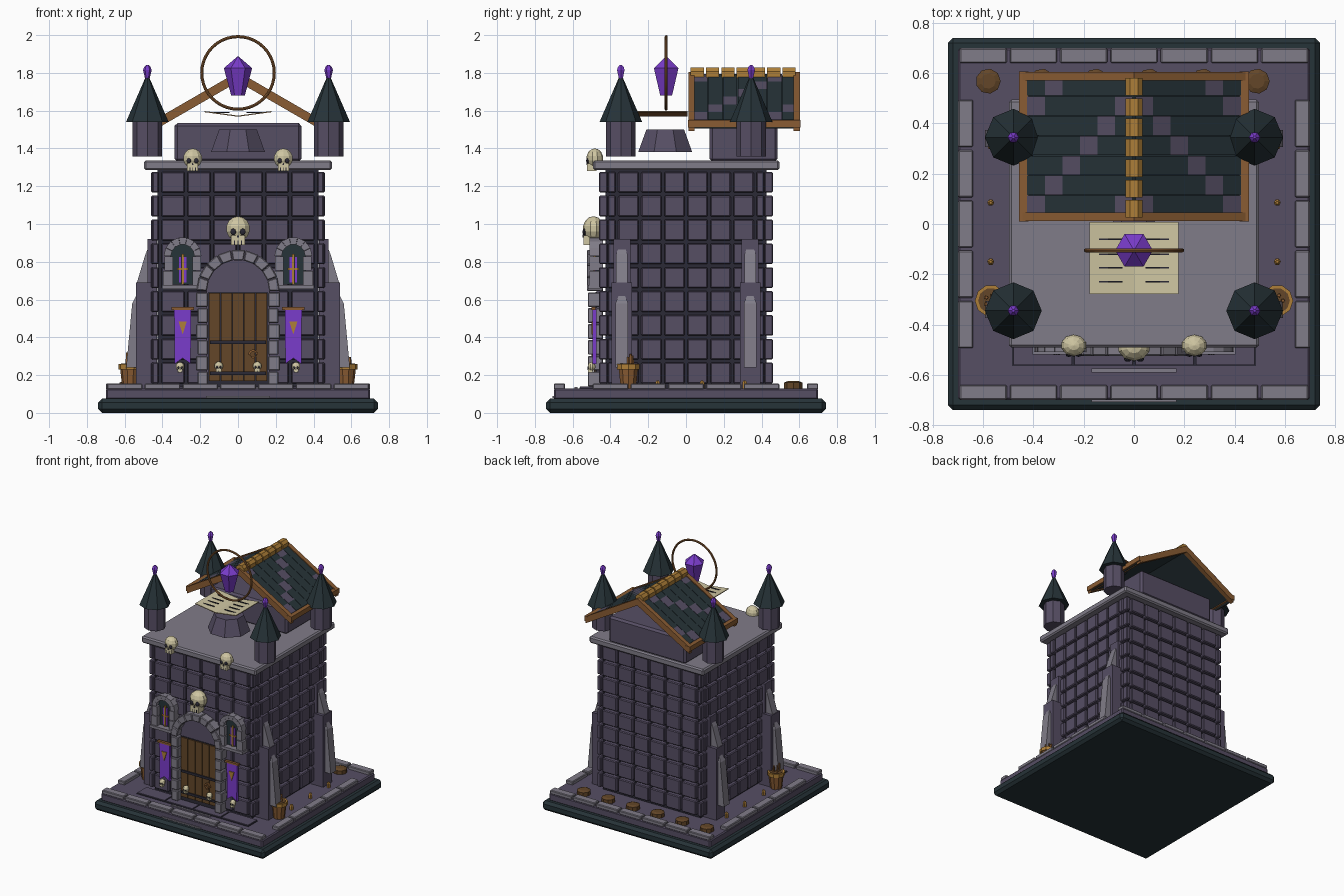
import bpy, bmesh, math
from mathutils import Vector, Matrix

cube = bpy.data.objects.get("Cube")
if cube:
    bpy.data.objects.remove(cube)

# Flat colours
COLOURS = {"wall_stone": "564E64", "light_stone": "807C88", "slate": "263338", "mortar": "2B2A36",
           "crystal_purple": "7A3CCB", "gold": "AE7F38", "trim_wood": "8A5C33", "door_wood": "634628",
           "bone": "CFC6A2"}


def linear(h):
    vals = [int(h[i:i + 2], 16) / 255 for i in (0, 2, 4)]
    return [((v + 0.055) / 1.055) ** 2.4 for v in vals] + [1]


MATS = {}
for mat_name, code in COLOURS.items():
    m = bpy.data.materials.new(mat_name)
    m.use_nodes = True
    m.diffuse_color = linear(code)
    m.node_tree.nodes["Principled BSDF"].inputs["Base Color"].default_value = linear(code)
    MATS[mat_name] = m


class Part:
    """Collects simple solids into one object."""

    def __init__(self, name, bevel=0):
        self.name, self.bevel, self.bm, self.used = name, bevel, bmesh.new(), []

    def paint(self, faces, mat):
        if mat not in self.used:
            self.used.append(mat)
        for f in faces:
            f.material_index = self.used.index(mat)

    def loft(self, rings, mat):
        """Skin rings of equal length and cap both ends."""
        vs = [[self.bm.verts.new(p) for p in r] for r in rings]
        n = len(vs[0])
        faces = [self.bm.faces.new((a[i], a[(i + 1) % n], b[(i + 1) % n], b[i]))
                 for a, b in zip(vs, vs[1:]) for i in range(n)]
        faces += [self.bm.faces.new(vs[0][::-1]), self.bm.faces.new(vs[-1])]
        self.paint(faces, mat)

    def prism(self, pts, y0, y1, mat):
        """Extrude an x-z outline along y."""
        self.loft([[(x, y, z) for x, z in pts] for y in (y0, y1)], mat)

    def box(self, x0, x1, y0, y1, z0, z1, mat):
        self.prism([(x0, z0), (x1, z0), (x1, z1), (x0, z1)], y0, y1, mat)

    def lathe(self, c, profile, n, mat, phase=0.0):
        self.loft([[(c[0] + r * math.cos(phase + math.tau * i / n),
                     c[1] + r * math.sin(phase + math.tau * i / n), z) for i in range(n)]
                   for r, z in profile], mat)

    def arch(self, x, z, r0, r1, y0, y1, count, mat):
        """Half ring of wedge stones."""
        for i in range(count):
            a, b = math.pi * i / count, math.pi * (i + 0.97) / count
            self.prism([(x + r * math.cos(t), z + r * math.sin(t))
                        for r, t in ((r0, a), (r1, a), (r1, b), (r0, b))], y0, y1, mat)

    def ball(self, c, size, mat):
        mx = Matrix.Translation(c) @ Matrix.Diagonal((*size, 1))
        res = bmesh.ops.create_uvsphere(self.bm, u_segments=10, v_segments=7, radius=1, matrix=mx)
        self.paint({f for v in res["verts"] for f in v.link_faces}, mat)

    def done(self):
        bmesh.ops.recalc_face_normals(self.bm, faces=self.bm.faces)
        me = bpy.data.meshes.new(self.name)
        self.bm.to_mesh(me)
        self.bm.free()
        for u in self.used:
            me.materials.append(MATS[u])
        ob = bpy.data.objects.new(self.name, me)
        bpy.context.collection.objects.link(ob)
        if self.bevel:
            mod = ob.modifiers.new("Bevel", "BEVEL")
            mod.width, mod.segments = self.bevel, 1
        return ob


def arch_outline(x, z0, z, r, n=10):
    return [(x - r, z0), (x + r, z0)] + [(x + r * math.cos(math.pi * i / n), z + r * math.sin(math.pi * i / n))
                                         for i in range(n + 1)]


# Base slabs
p = Part("base_slab", 0.02)
p.box(-0.74, 0.74, -0.74, 0.74, 0, 0.075, "slate")
p.done()
p = Part("base_tier", 0.008)
p.box(-0.7, 0.7, -0.7, 0.7, 0.07, 0.13, "wall_stone")
p.done()

# Border paving around the edge
p = Part("border_paving", 0.005)
for i in range(7):
    a, b = -0.694 + 0.2 * i, -0.506 + 0.2 * i
    for s in (-0.67, 0.67):
        p.box(a, b, s - 0.03, s + 0.03, 0.125, 0.155, "light_stone")
        if 0 < i < 6:
            p.box(s - 0.03, s + 0.03, a, b, 0.125, 0.155, "light_stone")
p.done()

# Doorstep flags, dark joints and step edges
p = Part("doorstep")
p.box(-0.485, 0.485, -0.565, -0.45, 0.125, 0.134, "mortar")
for i in range(4):
    p.box(-0.48 + 0.2425 * i, -0.2475 + 0.2425 * i, -0.56, -0.45, 0.13, 0.14, "wall_stone")
p.box(-0.17, 0.17, -0.59, -0.575, 0.125, 0.137, "light_stone")
p.box(-0.17, 0.17, -0.708, -0.695, 0.08, 0.09, "light_stone")
p.done()

# Floor studs and rear discs
p = Part("floor_studs")
for s in (-0.57, 0.57):
    for y in (-0.15, 0.085, 0.31):
        p.lathe((s, y), [(0.014, 0.125), (0.014, 0.16), (0.006, 0.172)], 6, "gold")
for i in range(6):
    p.lathe((-0.58 + 0.214 * i, 0.568), [(0.05, 0.128), (0.05, 0.16), (0.03, 0.168)], 9, "door_wood")
p.done()

# Keep: dark core with raised blocks on all four sides
p = Part("keep_core")
p.box(-0.425, 0.425, -0.425, 0.425, 0.13, 1.29, "mortar")
p.done()
p = Part("keep_blocks", 0.006)
ROW = 0.1262
for r in range(9):
    z0, z1 = 0.156 + ROW * r, 0.156 + ROW * (r + 1) - 0.016
    for pitch, span, front in ((0.1377, 0.46, True), (0.122, 0.42, False)):
        for k in range(-4, 4):
            a, b = max(k * pitch, -span) + 0.007, min((k + 1) * pitch, span) - 0.007
            if b - a < 0.02:
                continue
            for lo, hi in ((-0.46, -0.415), (0.415, 0.46)):
                if front:
                    p.box(a, b, lo, hi, z0, z1, "wall_stone")
                else:
                    p.box(lo, hi, a, b, z0, z1, "wall_stone")
p.done()

# Roof deck
p = Part("roof_deck", 0.01)
p.box(-0.497, 0.497, -0.492, 0.495, 1.285, 1.337, "light_stone")
p.done()

# Buttresses with pale spikes
p = Part("buttresses")
for s in (-1, 1):
    for y in (-0.34, 0.34):
        p.box(s * 0.43, s * 0.54, y - 0.055, y + 0.055, 0.13, 0.69, "wall_stone")
        p.box(s * 0.43, s * 0.478, y - 0.045, y + 0.045, 0.69, 0.92, "wall_stone")
        for x0, z0, w, x1, z1 in ((0.592, 0.24, 0.034, 0.56, 0.58), (0.535, 0.69, 0.03, 0.49, 0.84)):
            back = x0 - 0.07
            p.loft([[(s * back, y - w, z), (s * x, y - w, z), (s * x, y + w, z), (s * back, y + w, z)]
                    for x, z in ((x0, z0), (x1, z1))], "light_stone")
            p.loft([[(s * back, y - v, z), (s * x, y - v, z), (s * x, y + v, z), (s * back, y + v, z)]
                    for x, v, z in ((x1, w, z1), (x1 - 0.03, 0.008, z1 + 0.06))], "light_stone")
p.done()

# Corner turrets
for sx, side in ((-1, "right"), (1, "left")):
    for sy, end in ((-1, "front"), (1, "back")):
        c = (sx * 0.48, sy * 0.345)
        p = Part(f"{end}_{side}_turret")
        p.lathe(c, [(0.078, 1.358), (0.078, 1.56)], 8, "wall_stone")
        p.lathe(c, [(0.113, 1.54), (0.006, 1.785)], 8, "slate")
        p.lathe(c, [(0.012, 1.77), (0.023, 1.815), (0.018, 1.83), (0.006, 1.843)], 6, "crystal_purple")
        p.done()

# Attic block
p = Part("attic", 0.015)
p.box(-0.335, 0.335, 0.125, 0.485, 1.33, 1.535, "wall_stone")
p.done()

# Gabled roof: thin slopes, tile rows, timber edges, ridge caps
SLOPE = 0.578


def slope_piece(part, s, x0, x1, y0, y1, lo, hi, mat):
    part.prism([(s * x, 1.78 - SLOPE * x + d) for x, d in ((x0, lo), (x1, lo), (x1, hi), (x0, hi))], y0, y1, mat)


p = Part("gable_roof")
trim = Part("roof_timber")
for s in (-1, 1):
    slope_piece(p, s, 0, 0.445, 0.03, 0.59, -0.018, 0.006, "slate")
    for r in range(7):
        y1 = 0.587 - 0.079 * r
        for c in range(6):
            mat = "wall_stone" if (c - r - 1) % 5 == 3 else "slate"
            slope_piece(p, s, 0.005 + 0.07 * c, 0.075 + 0.07 * c, y1 - 0.076, y1, 0, 0.018, mat)
    for y in (0.012, 0.57):
        slope_piece(trim, s, 0, 0.45, y, y + 0.034, -0.027, 0.026, "trim_wood")
    trim.box(s * 0.42, s * 0.458, 0.01, 0.606, 1.512, 1.55, "trim_wood")
p.done()
for i in range(7):
    y = 0.025 + 0.081 * i
    trim.prism([(-0.034, 1.77), (0.034, 1.77), (0.034, 1.808), (0.015, 1.828), (-0.015, 1.828), (-0.034, 1.808)],
               y, y + 0.07, "gold")
trim.done()

# Lectern, open book, floating crystal and ring
p = Part("lectern")
p.lathe((0, -0.11), [(0.155, 1.38), (0.108, 1.5)], 8, "wall_stone", math.pi / 8)
p.done()
p = Part("open_book")
for s in (-1, 1):
    for lift, mat in ((0, "trim_wood"), (0.003, "bone")):
        p.prism([(0, 1.568 + lift), (s * 0.177, 1.592 + lift), (s * 0.177, 1.595 + lift), (0, 1.571 + lift)],
                -0.278, 0.008, mat)
    for y in (-0.06, -0.12, -0.175, -0.23):
        p.box(s * 0.045, s * 0.14, y - 0.003, y + 0.003, 1.588, 1.594, "mortar")
p.done()
p = Part("floating_crystal")
p.lathe((0, -0.105), [(0.036, 1.68), (0.075, 1.825), (0.004, 1.886)], 6, "crystal_purple")
p.done()
bpy.ops.mesh.primitive_torus_add(location=(0, -0.105, 1.8), rotation=(math.pi / 2, 0, 0), major_segments=40,
                                 minor_segments=8, major_radius=0.192, minor_radius=0.008)
ring = bpy.context.object
ring.name = "halo_ring"
ring.data.materials.append(MATS["trim_wood"])
bpy.ops.object.shade_smooth_by_angle()

# Doorway: stone jambs, arch, planks and iron bands
p = Part("door_surround", 0.005)
for s in (-1, 1):
    for i in range(6):
        w = 0.222 if i % 2 else 0.215
        p.box(s * 0.16, s * w, -0.52, -0.44, 0.14 + 0.084 * i, 0.218 + 0.084 * i, "light_stone")
p.arch(0, 0.645, 0.165, 0.22, -0.525, -0.44, 9, "light_stone")
p.done()
p = Part("door")
p.prism(arch_outline(0, 0.14, 0.645, 0.168), -0.475, -0.44, "wall_stone")
p.box(-0.16, 0.16, -0.479, -0.46, 0.14, 0.64, "mortar")
for i in range(5):
    p.box(-0.153 + 0.062 * i, -0.095 + 0.062 * i, -0.488, -0.46, 0.17, 0.635, "door_wood")
for z in (0.365, 0.2):
    p.box(-0.147, 0.147, -0.496, -0.48, z, z + 0.018, "mortar")
p.arch(0.08, 0.31, 0.015, 0.026, -0.5, -0.485, 6, "trim_wood")
p.prism([(0.056, 0.31), (0.08, 0.284), (0.104, 0.31), (0.08, 0.296)], -0.5, -0.485, "trim_wood")
p.done()

# Arched windows and hanging banners
for s, side in ((-1, "right"), (1, "left")):
    x = s * 0.293
    p = Part(f"{side}_window")
    p.prism(arch_outline(x, 0.68, 0.83, 0.068), -0.478, -0.44, "slate")
    p.arch(x, 0.83, 0.062, 0.1, -0.51, -0.44, 7, "light_stone")
    for t in (-1, 1):
        for i in range(2):
            p.box(x + t * 0.052, x + t * (0.104 - 0.008 * i), -0.51, -0.44, 0.678 + 0.077 * i, 0.75 + 0.077 * i,
                  "light_stone")
        p.box(x + t * 0.008, x + t * 0.02, -0.484, -0.47, 0.69, 0.825, "crystal_purple")
    p.box(x - 0.006, x + 0.006, -0.49, -0.47, 0.68, 0.84, "gold")
    p.box(x - 0.03, x + 0.03, -0.49, -0.47, 0.757, 0.767, "gold")
    p.box(x - 0.11, x + 0.11, -0.52, -0.44, 0.655, 0.677, "light_stone")
    p.done()
    p = Part(f"{side}_banner")
    p.prism([(x - 0.045, 0.55), (x - 0.042, 0.26), (x, 0.29), (x + 0.042, 0.26), (x + 0.045, 0.55)],
            -0.495, -0.475, "crystal_purple")
    p.prism([(x - 0.022, 0.485), (x, 0.415), (x + 0.022, 0.485)], -0.501, -0.49, "gold")
    p.box(x - 0.06, x + 0.06, -0.5, -0.48, 0.545, 0.56, "trim_wood")
    p.done()

# Skulls
SKULLS = [(0, -0.49, 0.975, 0.066)]
for s in (-1, 1):
    SKULLS += [(s * 0.24, -0.483, 1.348, 0.052), (s * 0.102, -0.5, 0.248, 0.024), (s * 0.307, -0.5, 0.245, 0.024)]
p = Part("skulls")
for x, y, z, k in SKULLS:
    p.ball((x, y, z), (k, k * 0.85, k), "bone")
    p.box(x - k * 0.56, x + k * 0.56, y - k * 0.78, y + k * 0.2, z - k * 1.3, z - k * 0.55, "bone")
    for t in (-1, 1):
        p.ball((x + t * k * 0.38, y - k * 0.72, z - k * 0.25), (k * 0.24, k * 0.16, k * 0.26), "mortar")
    p.prism([(x - k * 0.1, z - k * 0.7), (x + k * 0.1, z - k * 0.7), (x, z - k * 0.45)],
            y - k * 0.86, y - k * 0.7, "mortar")
    for t in (-0.28, 0, 0.28):
        p.box(x + k * (t - 0.04), x + k * (t + 0.04), y - k * 0.8, y - k * 0.7, z - k * 1.3, z - k * 0.95, "mortar")
p.done()

# Pots of kindling
p = Part("kindling_pots")
for s in (-1, 1):
    c = (s * 0.57, -0.305)
    p.lathe(c, [(0.042, 0.13), (0.054, 0.235)], 10, "trim_wood")
    p.lathe(c, [(0.063, 0.23), (0.063, 0.258)], 10, "gold")
    p.lathe(c, [(0.05, 0.25), (0.05, 0.261)], 10, "door_wood")
    for i in range(5):
        a = i * math.tau / 5
        q = (c[0] + 0.022 * math.cos(a), c[1] + 0.022 * math.sin(a))
        p.lathe(q, [(0.009, 0.25), (0.007, 0.295 + 0.008 * (i % 4))], 5, "trim_wood")
p.done()
